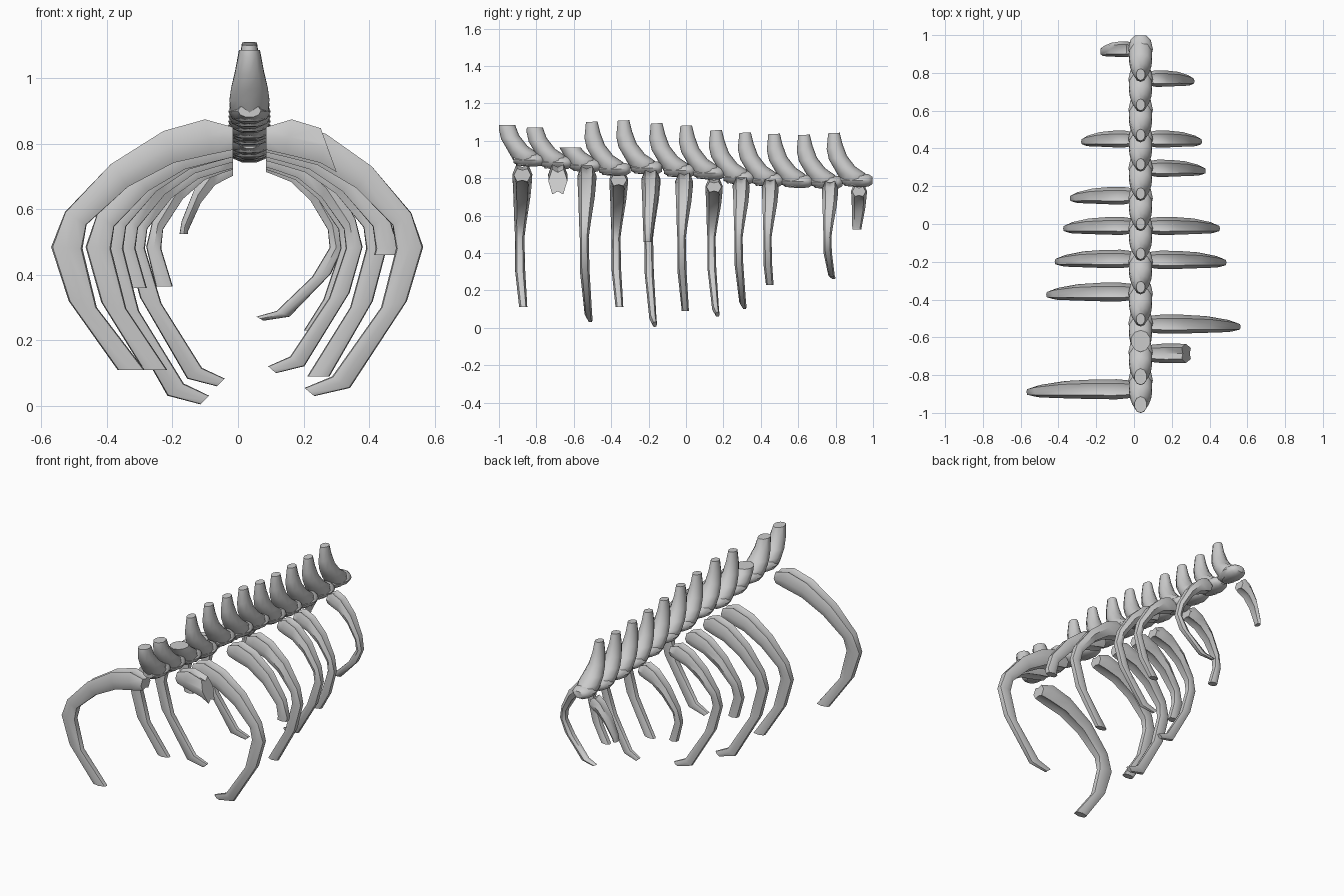
import bpy, bmesh, math
from mathutils import Vector

if "Cube" in bpy.data.objects:
    bpy.data.objects.remove(bpy.data.objects["Cube"])

CX = 0.035          # spine centre line
MID = 0.485         # height where every rib is widest


def make_object(name, lofts, cut=None):
    """Skin lists of equal rings into one closed mesh, optionally snapped off by a plane."""
    bm = bmesh.new()
    for rings in lofts:
        vs = [[bm.verts.new(p) for p in r] for r in rings]
        n = len(vs[0])
        for a, b in zip(vs, vs[1:]):
            for i in range(n):
                j = (i + 1) % n
                bm.faces.new((a[i], a[j], b[j], b[i]))
        bm.faces.new(vs[0])
        bm.faces.new(vs[-1])
    if cut:
        bmesh.ops.bisect_plane(bm, geom=bm.verts[:] + bm.edges[:] + bm.faces[:],
                               plane_co=cut[0], plane_no=cut[1], clear_outer=True)
        bmesh.ops.holes_fill(bm, edges=[e for e in bm.edges if e.is_boundary])
    bmesh.ops.recalc_face_normals(bm, faces=bm.faces[:])
    me = bpy.data.meshes.new(name)
    bm.to_mesh(me)
    bm.free()
    ob = bpy.data.objects.new(name, me)
    bpy.context.collection.objects.link(ob)
    bpy.context.view_layer.objects.active = ob
    ob.select_set(True)
    bpy.ops.object.shade_smooth_by_angle(angle=math.radians(50))
    ob.select_set(False)


# Spinous process: front y, z, back y, z, half width (relative to its tip)
SPINE = [(-.03, 0, .032, .003, .024), (-.038, -.085, .046, -.055, .034),
         (-.026, -.14, .07, -.12, .046), (0, -.185, .115, -.178, .059),
         (.02, -.22, .165, -.212, .064), (.04, -.255, .19, -.24, .06),
         (.06, -.283, .18, -.273, .042)]
# Vertebral body: y, z, half width, half height
BODY = [(.04, -.25, .035, .02), (.08, -.252, .052, .034), (.135, -.252, .065, .038),
        (.185, -.252, .054, .035), (.208, -.252, .03, .02)]


def vertebra(i, y0, z0, cut_z):
    angles = [math.tau * k / 10 for k in range(10)]
    spine, body = [], []
    for fy, fz, by, bz, w in SPINE:
        c = Vector((CX, y0 + (fy + by) / 2, z0 + (fz + bz) / 2))
        h = Vector((0, (by - fy) / 2, (bz - fz) / 2))
        spine.append([c + h * math.cos(a) + Vector((w * math.sin(a), 0, 0)) for a in angles])
    for y, z, w, h in BODY:
        body.append([(CX + w * math.cos(a), y0 + y, z0 + z + h * math.sin(a)) for a in angles])
    cut = ((0, 0, cut_z), (0, 0, 1)) if cut_z else None
    make_object(f"vertebra_{i}", [spine, body], cut)


VERTEBRAE = [(-.963, 1.15, 1.085), (-.815, 1.135, 1.07), (-.66, 1.12, .965),
             (-.505, 1.1, 0), (-.335, 1.107, 0), (-.158, 1.092, 0), (0, 1.08, 0),
             (.16, 1.055, 0), (.315, 1.042, 0), (.47, 1.035, 0), (.63, 1.03, 0), (.79, 1.04, 0)]
for i, v in enumerate(VERTEBRAE):
    vertebra(i + 1, *v)

# Rib template: outer x, z, inner x, z, half width, y drift, groove depth
RIB = [(.05, .845, .05, .77, .044, 0, .3), (.125, .87, .105, .755, .051, 0, .35),
       (.235, .835, .205, .73, .05, 0, .35), (.375, .735, .325, .66, .044, -.002, .2),
       (.495, .59, .435, .55, .032, -.01, .05), (.53, .485, .447, .48, .024, -.014, 0),
       (.48, .32, .4, .3, .026, -.012, 0), (.305, .055, .25, .09, .02, .008, 0),
       (.195, .03, .165, .055, .013, .018, 0)]
SECTION = [(1, 0), (.6, .9), (0, 1), (-.6, .9), (-1, 0), (-.6, -.9), (0, -1), (.6, -.9)]


def rib(name, side, y, wide, top, bottom, cut=None, count=9):
    end = max(.02, .6 * wide - .15)
    s = .7 + .3 * wide / .53

    def fit(k, x, z):
        if k < 6:
            x = .05 + (x - .05) / .48 * (wide - .05)
        else:
            x = end + (x - .165) / .365 * (wide - end)
        d = z - MID
        z = MID + d * ((top - MID) / .385 if d > 0 else (MID - bottom) / .455)
        return Vector((CX + side * x, y, z))

    rings = []
    for k, (ox, oz, ix, iz, w, dy, g) in enumerate(RIB[:count]):
        o, n = fit(k, ox, oz), fit(k, ix, iz)
        c, h = (o + n) / 2, (o - n) / 2
        rings.append([c + h * (v * (1 - g) if u == 0 else v) + Vector((0, u * w * s + dy, 0))
                      for u, v in SECTION])
    make_object(name, [rings], cut)


def low(z):
    return ((0, 0, z), (0, 0, -1))


# side, y, reach from centre, top z, bottom z, broken end, rings kept
RIBS = [(-1, -.875, .605, .88, .03, low(.11)), (-1, -.36, .5, .85, .02, low(.11)),
        (-1, -.185, .455, .85, .005), (-1, -.01, .41, .83, .05, low(.36)),
        (-1, .15, .375, .805, .06), (-1, .45, .315, .8, .05, low(.365)),
        (-1, .925, .22, .775, .2, low(.525)),
        (1, -.685, .56, .88, .03, ((.275, 0, .785), (.94, 0, .34)), 5),
        (1, -.53, .53, .87, .03), (1, -.19, .455, .85, .005, low(.46)),
        (1, -.01, .42, .835, .03, low(.09)), (1, .295, .345, .81, .1),
        (1, .45, .325, .8, .09, low(.23)), (1, .77, .285, .79, .26)]
for i, r in enumerate(RIBS):
    rib(f"{'left' if r[0] < 0 else 'right'}_rib_{i + 1}", *r)
